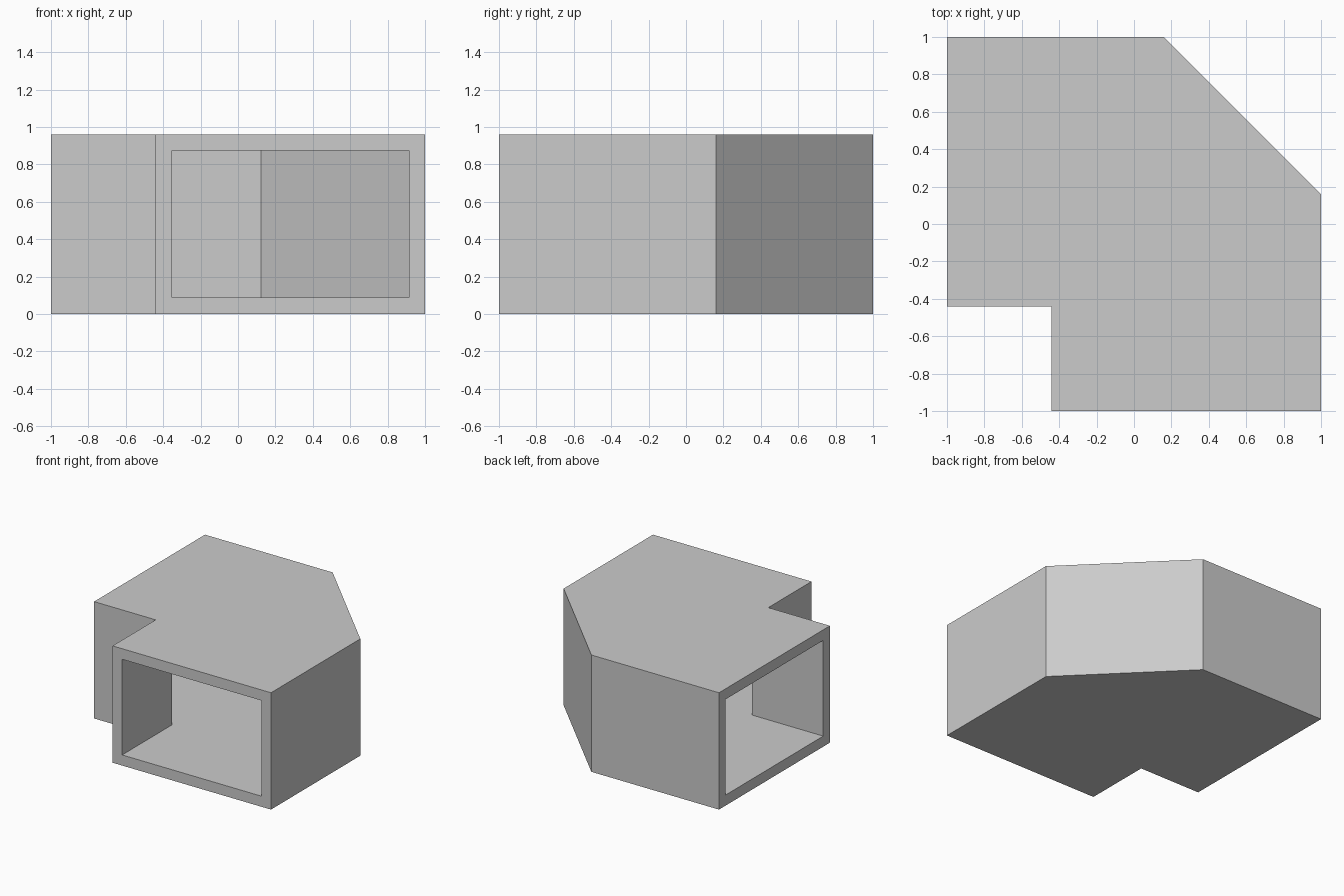
import bpy
import bmesh

default = bpy.data.objects.get("Cube")
if default:
    bpy.data.objects.remove(default, do_unlink=True)

HEIGHT = 0.96
WALL = 0.087
INNER_CORNER = -0.44   # notch of the elbow
CHAMFER = 0.16         # where the slanted outer wall begins

grey = bpy.data.materials.new("sheet grey")
grey.use_nodes = True
colour = (0.6, 0.6, 0.6, 1)
grey.diffuse_color = colour
grey.node_tree.nodes["Principled BSDF"].inputs["Base Color"].default_value = colour


def elbow_prism(name, end, outer, notch, chamfer, z0, z1):
    """Extrude an elbow plan, open ends at x = end and y = end."""
    plan = [(end, notch), (notch, notch), (notch, end),
            (outer, end), (outer, chamfer), (chamfer, outer), (end, outer)]
    bm = bmesh.new()
    base = bm.faces.new([bm.verts.new((x, y, z0)) for x, y in plan])
    top = bmesh.ops.extrude_face_region(bm, geom=[base])["geom"]
    bmesh.ops.translate(bm, vec=(0, 0, z1 - z0),
                        verts=[v for v in top if isinstance(v, bmesh.types.BMVert)])
    bmesh.ops.recalc_face_normals(bm, faces=bm.faces)
    mesh = bpy.data.meshes.new(name)
    bm.to_mesh(mesh)
    bm.free()
    mesh.materials.append(grey)
    obj = bpy.data.objects.new(name, mesh)
    bpy.context.collection.objects.link(obj)
    return obj


# Outer shell of the duct
duct = elbow_prism("duct_elbow", -1, 1, INNER_CORNER, CHAMFER, 0, HEIGHT)

# Passage: the same plan moved inwards by the wall, running out of both ends
slant = WALL * (2 ** 0.5 - 1)
passage = elbow_prism("passage_cutter", -1.1, 1 - WALL, INNER_CORNER + WALL,
                      CHAMFER - slant, WALL, HEIGHT - WALL)
passage.hide_render = True

# Hollow out the duct, then drop the cutter
cut = duct.modifiers.new("hollow", 'BOOLEAN')
cut.operation = 'DIFFERENCE'
cut.solver = 'EXACT'
cut.object = passage
bpy.context.view_layer.objects.active = duct
duct.select_set(True)
bpy.ops.object.modifier_apply(modifier=cut.name)
bpy.data.objects.remove(passage, do_unlink=True)
